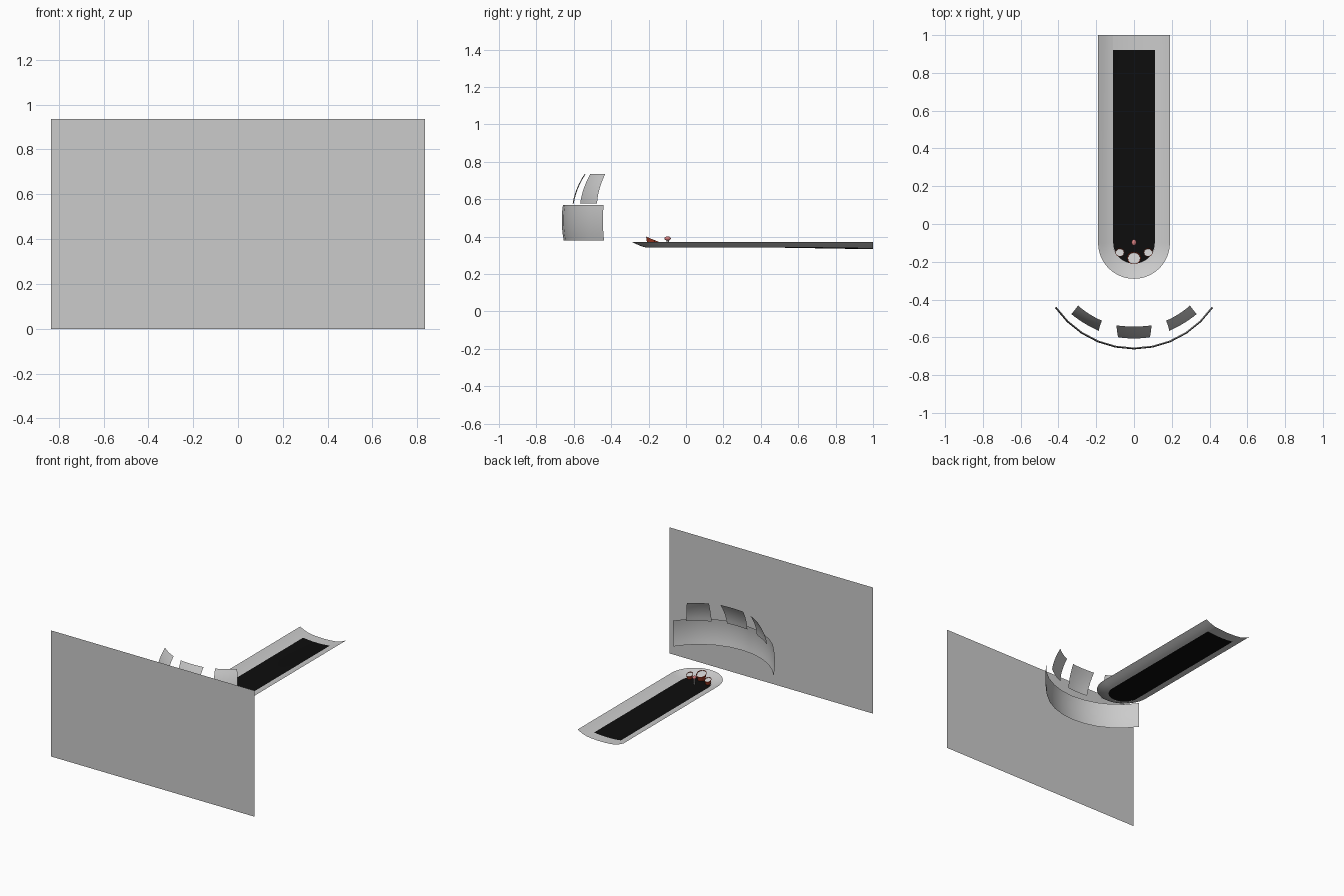
import bpy, math
from math import sin, cos, pi, radians
from mathutils import Vector, Matrix

if "Cube" in bpy.data.objects:
    bpy.data.objects.remove(bpy.data.objects["Cube"])


def material(name, rgb):
    m = bpy.data.materials.new(name)
    m.diffuse_color = (*rgb, 1)
    m.use_nodes = True
    m.node_tree.nodes["Principled BSDF"].inputs["Base Color"].default_value = m.diffuse_color
    return m


BLACK = material("black", (0.004, 0.004, 0.004))
RED = material("dark_red", (0.35, 0.04, 0.015))
PINK = material("pink", (0.65, 0.2, 0.2))


def mesh_object(name, verts, faces, mat=None):
    me = bpy.data.meshes.new(name)
    me.from_pydata(verts, [], faces)
    me.update()
    ob = bpy.data.objects.new(name, me)
    bpy.context.collection.objects.link(ob)
    if mat:
        me.materials.append(mat)
    bpy.context.view_layer.objects.active = ob
    ob.select_set(True)
    bpy.ops.object.shade_smooth_by_angle(angle=radians(35))
    ob.select_set(False)
    return ob


def sheet(name, nu, nv, f, mat=None):
    """Open surface sampled from f(u, v), with u and v in 0..1."""
    verts = [f(i / nu, j / nv) for j in range(nv + 1) for i in range(nu + 1)]
    w = nu + 1
    faces = [(j * w + i, j * w + i + 1, (j + 1) * w + i + 1, (j + 1) * w + i)
             for j in range(nv) for i in range(nu)]
    return mesh_object(name, verts, faces, mat)


# flat upright panel at the very front
sheet("front_panel", 1, 1,
      lambda u, v: ((2 * u - 1) * 0.835, -1, v * 0.935))

# sloped rim swept along a U-shaped path
FRONT = -0.10
arc_steps = 32
path = [((1, 0), 1.0)]
path += [((cos(a), -sin(a)), FRONT)
         for a in [pi * k / arc_steps for k in range(arc_steps + 1)]]
path += [((-1, 0), 1.0)]
rim_profile = [(0.11, 0.341), (0.13, 0.346), (0.15, 0.353),
               (0.17, 0.362), (0.19, 0.372)]


def rim_point(u, v):
    (dx, dy), y = path[round(u * (len(path) - 1))]
    r, z = rim_profile[round(v * (len(rim_profile) - 1))]
    return (dx * r, y + dy * r, z)


sheet("trough_rim", len(path) - 1, len(rim_profile) - 1, rim_point)


def floor_z(x, y):
    sag = min(max((y - 0.5) / 0.42, 0), 1)
    return 0.341 - 0.007 * sag * (1 - (x / 0.11) ** 2)


# back end of the trough between the rims
def end_point(u, v):
    x, y = (2 * u - 1) * 0.11, 0.92 + 0.08 * v
    return (x, y, floor_z(x, y))


sheet("trough_end", 12, 2, end_point)

# black floor with a rounded front
rows = [(FRONT - 0.11 * cos(a), 0.11 * sin(a))
        for a in [pi / 2 * k / 12 for k in range(1, 13)]]
rows = [(FRONT - 0.1099, 0.004)] + rows + [(y, 0.11) for y in (0.2, 0.5, 0.65, 0.8, 0.92)]


def floor_point(u, v):
    y, half = rows[round(v * (len(rows) - 1))]
    x = (2 * u - 1) * half
    return (x, y, floor_z(x, y))


sheet("trough_floor", 12, len(rows) - 1, floor_point, BLACK)


# curved band behind the front panel
def band_point(u, v):
    a = radians(55.4) * (2 * u - 1)
    r = 0.499 + 0.008 * (1 - (2 * v - 1) ** 2) + 0.004 * v
    return (r * sin(a), -0.155 - r * cos(a), 0.38 + 0.19 * v)


sheet("curved_band", 10, 6, band_point)


# three curved screens leaning inwards above the band
def screen(name, b0, b1, t0, t1):
    b0, b1, t0, t1 = [Vector(p) for p in (b0, b1, t0, t1)]
    out = Vector(((b1 - b0).y, -(b1 - b0).x)).normalized()

    def point(u, v):
        p = b0.lerp(b1, u).lerp(t0.lerp(t1, u), v)
        p = p + out * (0.006 * 4 * u * (1 - u) + 0.010 * 4 * v * (1 - v))
        return (p.x, p.y, 0.576 + 0.158 * v)
    sheet(name, 6, 6, point)


screen("screen_centre", (-0.083, -0.60), (0.083, -0.60), (-0.093, -0.537), (0.093, -0.537))
screen("screen_left", (-0.333, -0.476), (-0.185, -0.566), (-0.296, -0.432), (-0.17, -0.512))
screen("screen_right", (0.185, -0.566), (0.333, -0.476), (0.17, -0.512), (0.296, -0.432))


# tilted dials: red tapered housing with a grey face
def dial(name, x, y, z, r, tilt):
    n = 32
    place = Matrix.Translation((x, y, z)) @ Matrix.Rotation(-tilt, 4, 'X')
    circle = [(cos(2 * pi * k / n), sin(2 * pi * k / n)) for k in range(n)]
    rings = [[place @ Vector((c * r * s, q * r * s, h)) for c, q in circle]
             for s, h in ((0.88, -0.003), (0.9, 0), (1, 0))]
    rings.append([Vector((x + c * r * 0.7, y + q * r * 0.7, 0.342)) for c, q in circle])
    verts = [p for ring in rings for p in ring]
    faces = [(j * n + k, (j + 1) * n + k, (j + 1) * n + (k + 1) % n, j * n + (k + 1) % n)
             for j in range(3) for k in range(n)]
    mesh_object(name + "_housing", verts, faces, RED)
    mesh_object(name + "_face", rings[0], [tuple(range(n))])


dial("main_dial", 0, -0.18, 0.386, 0.036, radians(23))
for side, s in (("left", -1), ("right", 1)):
    dial(side + "_dial", s * 0.075, -0.15, 0.374, 0.024, radians(23))

# small control stick with a coloured knob
bpy.ops.mesh.primitive_cylinder_add(vertices=16, radius=0.006, depth=0.045,
                                    location=(0, -0.098, 0.364))
bpy.context.object.name = "stick_stem"
bpy.ops.mesh.primitive_uv_sphere_add(segments=20, ring_count=12, radius=1,
                                     location=(0, -0.098, 0.390))
knob = bpy.context.object
knob.name = "stick_knob"
knob.scale = (0.013, 0.017, 0.011)
knob.data.materials.append(PINK)
bpy.ops.object.shade_smooth_by_angle()
